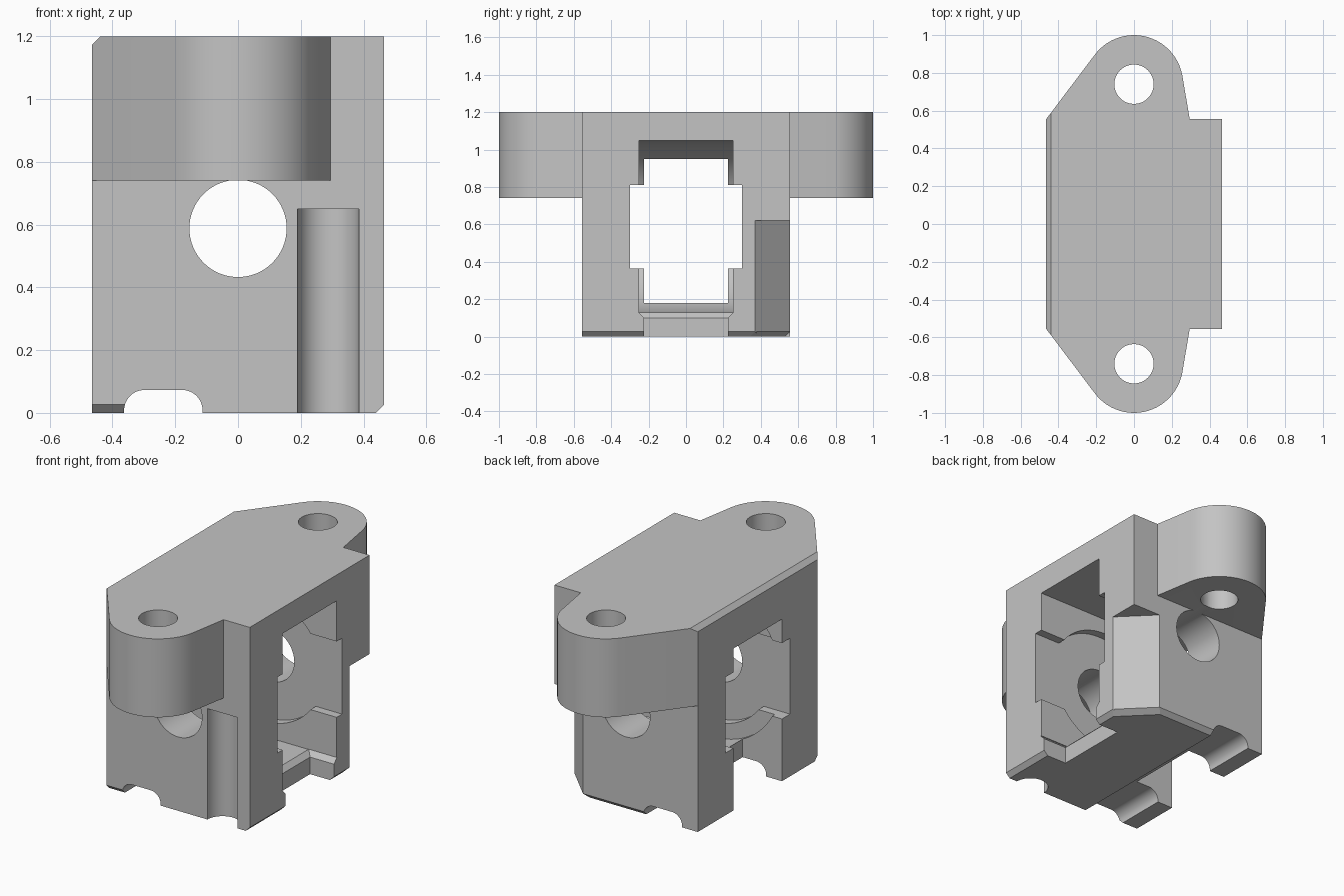
import bpy, bmesh, math
from math import sin, cos, pi

if "Cube" in bpy.data.objects:
    bpy.data.objects.remove(bpy.data.objects["Cube"])

grey = bpy.data.materials.new("light_grey")
grey.diffuse_color = (0.55, 0.55, 0.55, 1)
grey.use_nodes = True
grey.node_tree.nodes["Principled BSDF"].inputs["Base Color"].default_value = grey.diffuse_color


def hull(name, pts):
    """Convex solid around a handful of points."""
    bm = bmesh.new()
    for p in pts:
        bm.verts.new(p)
    res = bmesh.ops.convex_hull(bm, input=bm.verts[:])
    junk = {g for g in res["geom_interior"] + res["geom_unused"] if isinstance(g, bmesh.types.BMVert)}
    bmesh.ops.delete(bm, geom=list(junk), context='VERTS')
    bmesh.ops.dissolve_limit(bm, angle_limit=0.001, verts=bm.verts[:], edges=bm.edges[:])
    bmesh.ops.recalc_face_normals(bm, faces=bm.faces[:])
    me = bpy.data.meshes.new(name)
    bm.to_mesh(me)
    bm.free()
    ob = bpy.data.objects.new(name, me)
    bpy.context.collection.objects.link(ob)
    me.materials.append(grey)
    return ob


def box(x0, x1, y0, y1, z0, z1):
    return [(x, y, z) for x in (x0, x1) for y in (y0, y1) for z in (z0, z1)]


def circle(cx, cy, r, n=64, a0=0.0, a1=2 * pi):
    return [(cx + r * cos(a0 + (a1 - a0) * i / n), cy + r * sin(a0 + (a1 - a0) * i / n)) for i in range(n)]


def along_z(prof, z0, z1):
    return [(x, y, z) for x, y in prof for z in (z0, z1)]


def along_y(prof, y0, y1):
    return [(x, y, z) for x, z in prof for y in (y0, y1)]


def along_x(prof, x0, x1):
    return [(x, y, z) for y, z in prof for x in (x0, x1)]


def combine(pts, op='DIFFERENCE'):
    """Cut from, or join to, the housing."""
    tool = hull("tool", pts)
    mod = housing.modifiers.new("bool", 'BOOLEAN')
    mod.operation, mod.solver, mod.object = op, 'EXACT', tool
    bpy.context.view_layer.objects.active = housing
    bpy.ops.object.modifier_apply(modifier=mod.name)
    bpy.data.objects.remove(tool, do_unlink=True)


X, Y, H = 0.465, 0.555, 1.2
ZC = 0.588                       # axle height
housing = hull("pulley_housing", box(-X, X, -Y, Y, 0, H))

# mounting ears
for s in (-1, 1):
    ear = circle(0, s * 0.74, 0.26) + [(-X, s * Y), (0.295, s * Y)]
    combine(along_z(ear, 0.74, H), 'UNION')
for s in (-1, 1):
    combine(along_z(circle(0, s * 0.74, 0.104, 48), 0.5, 1.4))

# pulley chamber, open towards +x
chamber = circle(0, ZC, 0.46, 96) + [(0.6, ZC - 0.46), (0.6, ZC + 0.46)]
combine(along_y(chamber, -0.25, 0.25))
# window on the -x side, open at the bottom
combine(box(-0.6, -0.21, -0.225, 0.225, -0.1, 0.95))
# round side recesses with their slide-in slots, and the axle hole
combine(along_y(circle(0, ZC, 0.37, 96), -0.30, 0.30))
combine(box(-0.6, 0.6, -0.30, 0.30, 0.365, 0.81))
combine(along_y(circle(0, ZC, 0.155), -0.8, 0.8))

# floor notch on the +x side with a chamfered lip
combine(box(0.31, 0.6, -0.225, 0.225, -0.1, 0.14))
combine([(0.31, -0.225, 0.1), (0.31, 0.225, 0.1), (0.6, -0.225, 0.1), (0.6, 0.225, 0.1),
         (0.28, -0.255, 0.13), (0.28, 0.255, 0.13), (0.6, -0.255, 0.13), (0.6, 0.255, 0.13)])

# rounded groove across the underside
groove = [(-0.363, -0.1), (-0.113, -0.1)]
groove += circle(-0.178, 0.008, 0.065, 16, 0, pi / 2) + [(-0.178, 0.073)]
groove += circle(-0.298, 0.008, 0.065, 16, pi / 2, pi) + [(-0.363, 0.008)]
combine(along_y(groove, -0.8, 0.8))

# half-round channel in the front, flat cut on the rear corner
combine(along_z(circle(0.288, -Y, 0.098, 48), -0.1, 0.65))
combine(along_z([(X + 0.1, Y - 0.285), (X - 0.285, Y + 0.1), (X + 0.1, Y + 0.1)], -0.1, 0.62))

# small edge chamfers
c = 0.026
combine(along_y([(-X - 0.1, H - c - 0.1), (-X - 0.1, H + 0.1), (-X + c + 0.1, H + 0.1)], -1.1, 1.1))
combine(along_y([(X + 0.1, c + 0.1), (X + 0.1, -0.1), (X - c - 0.1, -0.1)], -0.8, 0.8))
combine(along_x([(Y + 0.1, c + 0.1), (Y + 0.1, -0.1), (Y - c - 0.1, -0.1)], -0.2, 0.8))
combine(along_x([(-Y - 0.1, c + 0.1), (-Y - 0.1, -0.1), (-Y + c + 0.1, -0.1)], -0.6, -0.3))
k = 0.185
combine([(X - k - 0.1, Y + 0.1, 0), (X + 0.1, Y - k - 0.1, 0),
         (X - k - 0.1, Y + 0.1, c), (X + 0.1, Y - k - 0.1, c),
         (X - k - 0.1 - c, Y + 0.1 - c, 0), (X + 0.1 - c, Y - k - 0.1 - c, 0)])

# shading
bpy.ops.object.select_all(action='DESELECT')
housing.select_set(True)
bpy.context.view_layer.objects.active = housing
bpy.ops.object.shade_smooth_by_angle(angle=math.radians(25))
